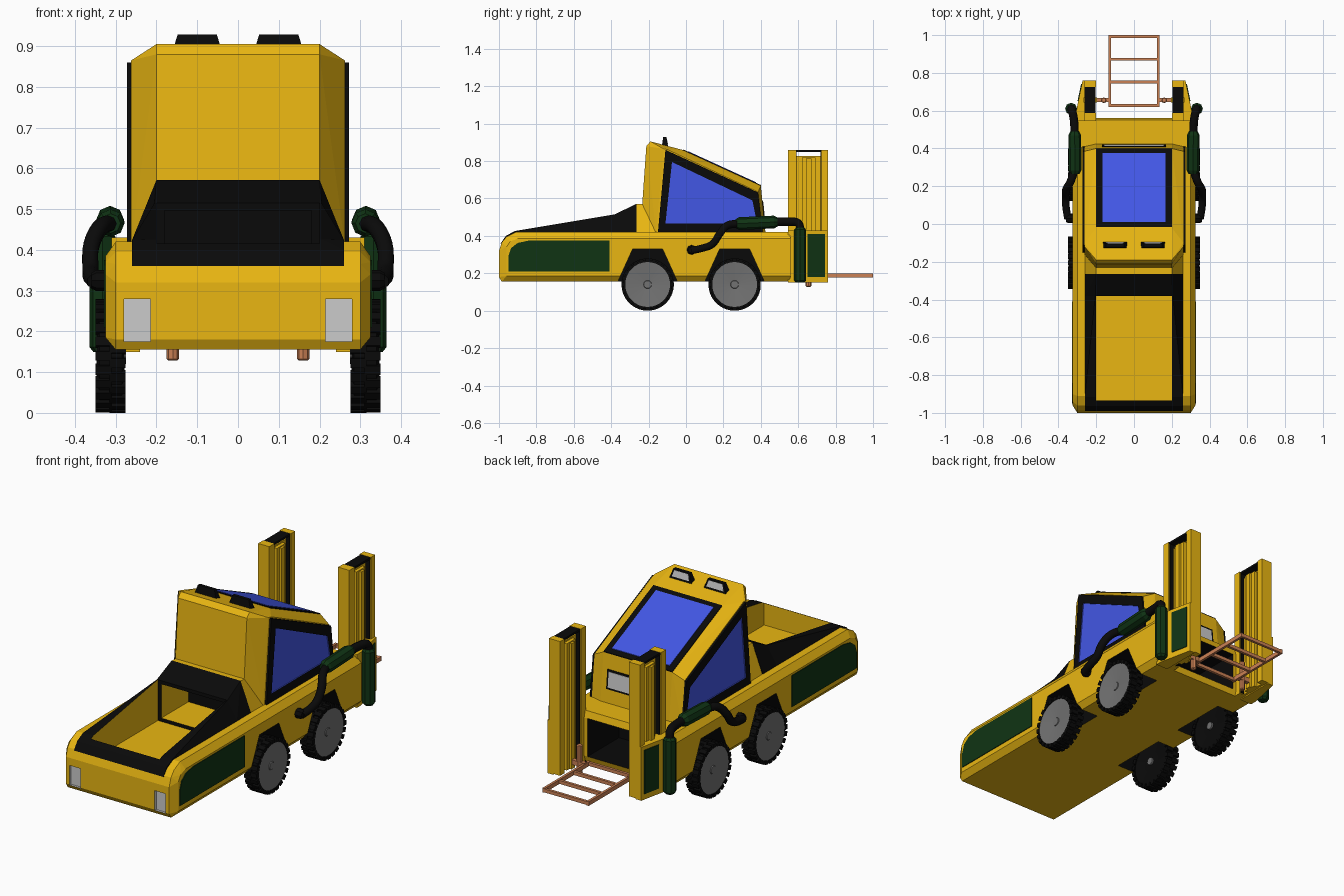
import bpy, bmesh, math
from mathutils import Vector

if "Cube" in bpy.data.objects:
    bpy.data.objects.remove(bpy.data.objects["Cube"])


def material(name, col):
    m = bpy.data.materials.new(name)
    m.diffuse_color = (*col, 1)
    m.use_nodes = True
    m.node_tree.nodes["Principled BSDF"].inputs["Base Color"].default_value = m.diffuse_color
    return m


YELLOW = material("yellow", (0.82, 0.47, 0.006))
BLACK = material("black", (0.003, 0.003, 0.003))
GREEN = material("dark_green", (0.005, 0.034, 0.007))
BLUE = material("glass_blue", (0.055, 0.095, 0.78))
COPPER = material("copper", (0.6, 0.22, 0.09))
GREY = material("lamp_grey", (0.55, 0.55, 0.55))
STEEL = material("steel", (0.17, 0.17, 0.17))


def finish(name, bm, mat, mirror=False):
    bmesh.ops.recalc_face_normals(bm, faces=bm.faces)
    me = bpy.data.meshes.new(name)
    bm.to_mesh(me)
    bm.free()
    me.materials.append(mat)
    ob = bpy.data.objects.new(name, me)
    bpy.context.collection.objects.link(ob)
    if mirror:
        ob.modifiers.new("mirror", "MIRROR").use_mirror_merge = False
    return ob


def hull(name, pts, mat, mirror=False):
    """Convex solid around points."""
    bm = bmesh.new()
    for p in pts:
        bm.verts.new(p)
    bmesh.ops.convex_hull(bm, input=bm.verts)
    bmesh.ops.dissolve_limit(bm, angle_limit=0.01, verts=bm.verts, edges=bm.edges)
    return finish(name, bm, mat, mirror)


def box(name, x, y, z, mat, mirror=False):
    return hull(name, [(a, b, c) for a in x for b in y for c in z], mat, mirror)


def prism(name, profile, x0, x1, mat, mirror=False):
    """Convex (y, z) profile extruded along x."""
    return hull(name, [(x, y, z) for x in (x0, x1) for y, z in profile], mat, mirror)


def both(pts):
    return [(s * x, y, z) for s in (1, -1) for x, y, z in pts]


def lathe(name, profile, origin, axis, mat, sides=8, mirror=True):
    """Spin (distance, radius) profile round an axis."""
    q = Vector((0, 0, 1)).rotation_difference(Vector(axis))
    bm = bmesh.new()
    rings = []
    for t, r in profile:
        rings.append([bm.verts.new(Vector(origin) + q @ Vector((
            r * math.cos(2 * math.pi * i / sides), r * math.sin(2 * math.pi * i / sides), t)))
            for i in range(sides)])
    for a, b in zip(rings, rings[1:]):
        for i in range(sides):
            j = (i + 1) % sides
            bm.faces.new((a[i], a[j], b[j], b[i]))
    bm.faces.new(rings[0])
    bm.faces.new(rings[-1])
    return finish(name, bm, mat, mirror)


def rod(name, p0, p1, r, mat, cap=0.012):
    d = Vector(p1) - Vector(p0)
    n = d.length
    return lathe(name, [(0, r * .7), (cap, r), (n - cap, r), (n, r * .7)], p0, d, mat)


def cut(cutter, *targets):
    for ob in targets:
        bpy.context.view_layer.objects.active = ob
        m = ob.modifiers.new("cut", "BOOLEAN")
        m.object, m.solver, m.material_mode = cutter, 'EXACT', 'TRANSFER'
        bpy.ops.object.modifier_apply(modifier="cut")
    bpy.data.objects.remove(cutter)


# chassis hull with chamfered sides
nose = [(-1, .18), (-.985, .155), (-1, .32), (-.985, .365), (-.96, .395), (-.91, .42)]
side = [(-.96, .185), (-.96, .34), (-.94, .37), (-.9, .385), (.56, .385), (.56, .185)]
body = hull("chassis", both([(.3, y, z) for y, z in nose + [(.55, .42), (.55, .155)]] +
                            [(.325, y, z) for y, z in side]), YELLOW)
for yc in (-.205, .26):
    cut(prism("arch_cutter", [(yc - .165, .1), (yc - .155, .165), (yc - .08, .33),
                              (yc + .08, .33), (yc + .155, .165), (yc + .165, .1)], .2, .4, BLACK, True), body)
cut(box("rear_cutter", (-.18, .18), (.3, .7), (.185, .385), BLACK), body)
cut(box("lamp_cutter", (.215, .28), (-1.1, -.985), (.175, .28), GREY, True), body)

# cab
skirt = hull("cab_skirt", both([(.26, -.265, .415), (.2, -.265, .57), (.2, -.2, .57), (.262, -.14, .415)]), YELLOW)
cab = hull("cab", both([(.2, -.245, .415), (.2, -.212, .88), (.2, -.19, .905), (.2, -.02, .86), (.2, .4, .668),
                        (.2, .425, .415), (.262, -.16, .415), (.262, -.12, .865), (.262, -.1, .862),
                        (.262, .385, .635), (.262, .41, .415)]), YELLOW)
frame = prism("side_window_frame", [(-.15, .42), (-.11, .86), (.385, .632), (.41, .42)], .25, .272, BLACK)
cut(prism("window_cutter", [(-.11, .465), (-.075, .795), (.355, .59), (.38, .465)], .267, .3, BLUE), frame)
frame.modifiers.new("mirror", "MIRROR").use_mirror_merge = False

# hopper: sloping black rim, open bed and a framed recess running back under the cab
rim = hull("hopper_rim", both([(.26, -.991, .36), (.26, -.963, .4), (.26, -.915, .424), (.26, -.38, .424),
                               (.26, -.38, .35), (.205, -.915, .426), (.205, -.38, .515)]), BLACK)
back = hull("hopper_back", both([(.26, -.38, .38), (.26, -.38, .424), (.205, -.38, .515), (.2, -.265, .572),
                                 (.26, -.265, .424), (.26, -.265, .38)]), BLACK)
cut(box("bed_cutter", (-.2, .2), (-.935, -.37), (.3, 1), YELLOW), body, rim)
opening = box("bed_back_frame", (-.201, .201), (-.379, -.365), (.298, .51), BLACK)
cut(box("recess_cutter", (-.18, .18), (-.4, -.15), (.318, .497), YELLOW), body, back, opening, skirt, cab)
box("recess_end", (-.182, .182), (-.155, -.14), (.316, .499), BLACK)


def on_slope(x, y0, y1, h):
    return both([(x, y, .86 - .457 * (y + .02) + d) for y in (y0, y1) for d in (-.01, h)])


hull("windscreen_frame", on_slope(.2, -.015, .4, .004), BLACK)
hull("windscreen", on_slope(.168, .01, .375, .007), BLUE)


def on_rear(x, z0, z1, h):
    return both([(x, .4 + .1 * (.668 - z) + d, z) for z in (z0, z1) for d in (-.01, h)])


hull("rear_panel_frame", on_rear(.17, .49, .59, .003), BLACK)
hull("rear_panel", on_rear(.16, .5, .58, .005), GREY)
hull("roof_lamp", [(x, y, .875) for x in (.035, .165) for y in (-.13, -.095)] +
     [(x, y, .928) for x in (.052, .148) for y in (-.122, -.105)], BLACK, True)
hull("roof_lamp_lens", [(x, y, .89) for x in (.05, .15) for y in (-.11, -.096)] +
     [(x, y, .922) for x in (.06, .14) for y in (-.115, -.103)], GREY, True)

# green side panels
prism("side_panel", [(-.95, .21), (-.95, .29), (-.935, .335), (-.9, .362), (-.84, .375), (-.41, .375),
                     (-.41, .21)], .31, .329, GREEN, True)

# lifting masts: flanged beams with a rail on both faces
box("mast_rear_flange", (.2, .265), (.725, .76), (.155, .86), YELLOW, True)
box("mast_front_flange", (.2, .265), (.545, .587), (.155, .86), YELLOW, True)
box("mast_rear_liner", (.205, .26), (.72, .73), (.16, .855), BLACK, True)
box("mast_front_liner", (.205, .26), (.58, .592), (.16, .855), BLACK, True)
box("mast_top", (.205, .262), (.58, .73), (.848, .859), BLACK, True)
box("mast_web", (.225, .238), (.58, .73), (.155, .828), YELLOW, True)
box("mast_rail", (.208, .255), (.62, .692), (.155, .82), YELLOW, True)
box("mast_rail_guide", (.196, .267), (.642, .67), (.155, .815), YELLOW, True)
hull("mast_foot", [(x, y, z) for z in (.15, .43) for x, y in [(.24, .545), (.31, .545), (.31, .58), (.272, .76),
                                                           (.24, .76)]], YELLOW, True)


def foot_x(y):
    return .31 - .211 * (y - .58)


hull("mast_foot_panel", [(foot_x(y) + d, y, z) for y in (.65, .742) for d in (-.01, .004) for z in (.18, .41)],
     GREEN, True)

# hydraulics
rod("upright_tank", (.333, .61, .15), (.333, .61, .445), .032, GREEN)
rod("side_tank", (.312, .265, .465), (.314, .49, .475), .034, GREEN, .02)
rod("hose_flange", (.315, .03, .325), (.36, .03, .325), .026, BLACK)


def hose(name, pts, r):
    cu = bpy.data.curves.new(name, 'CURVE')
    cu.dimensions = '3D'
    cu.bevel_depth, cu.bevel_resolution, cu.resolution_u, cu.use_fill_caps = r, 2, 5, True
    sp = cu.splines.new('BEZIER')
    sp.bezier_points.add(len(pts) - 1)
    for b, p in zip(sp.bezier_points, pts):
        b.co = p
        b.handle_left_type = b.handle_right_type = 'AUTO'
    ob = bpy.data.objects.new(name, cu)
    bpy.context.collection.objects.link(ob)
    cu.materials.append(BLACK)
    bpy.ops.object.select_all(action='DESELECT')
    ob.select_set(True)
    bpy.context.view_layer.objects.active = ob
    bpy.ops.object.convert(target='MESH')
    bpy.ops.object.shade_smooth_by_angle(angle=math.radians(50))
    bpy.context.object.modifiers.new("mirror", "MIRROR").use_mirror_merge = False


hose("lower_hose", [(.315, .28, .465), (.338, .22, .455), (.36, .18, .41), (.362, .14, .355), (.36, .09, .335),
                    (.35, .03, .322)], .021)
hose("upper_hose", [(.314, .48, .475), (.318, .55, .475), (.328, .6, .468), (.333, .612, .435)], .022)

# fork ladder
box("fork_rail", (.122, .135), (.62, 1), (.178, .2), COPPER, True)
for i, y in enumerate((.627, .752, .873, .993)):
    box(f"fork_rung_{i}", (-.13, .13), (y - .007, y + .007), (.18, .198), COPPER)
rod("fork_post", (.16, .655, .128), (.16, .655, .29), .015, COPPER, .004)
box("fork_bracket", (.125, .21), (.645, .668), (.18, .205), COPPER, True)

# wheels with staggered tread lugs
for tag, yc in (("front", -.205), ("rear", .26)):
    o = (0, yc, .14)
    lathe(tag + "_tyre", [(.285, .05), (.279, .115), (.285, .132), (.34, .132), (.346, .12), (.335, .11)],
          o, (1, 0, 0), BLACK, 32)
    lathe(tag + "_hub", [(.33, .12), (.347, .12), (.338, .022), (.342, .02)], o, (1, 0, 0), STEEL, 32)
    lathe(tag + "_inner_cap", [(.275, .02), (.3, .02)], o, (1, 0, 0), STEEL, 12)
    bm = bmesh.new()
    for k in range(48):
        a = 2 * math.pi * k / 48
        xs = (.276, .315) if k % 2 else (.31, .35)
        vs = [bm.verts.new((x, yc + r * math.sin(a + w), .14 + r * math.cos(a + w)))
              for x in xs for r, w in ((.12, -.1), (.14, -.08), (.14, .08), (.12, .1))]
        for f in ((0, 1, 2, 3), (4, 5, 6, 7), (0, 1, 5, 4), (1, 2, 6, 5), (2, 3, 7, 6), (3, 0, 4, 7)):
            bm.faces.new([vs[i] for i in f])
    finish(tag + "_tread", bm, BLACK, True)
